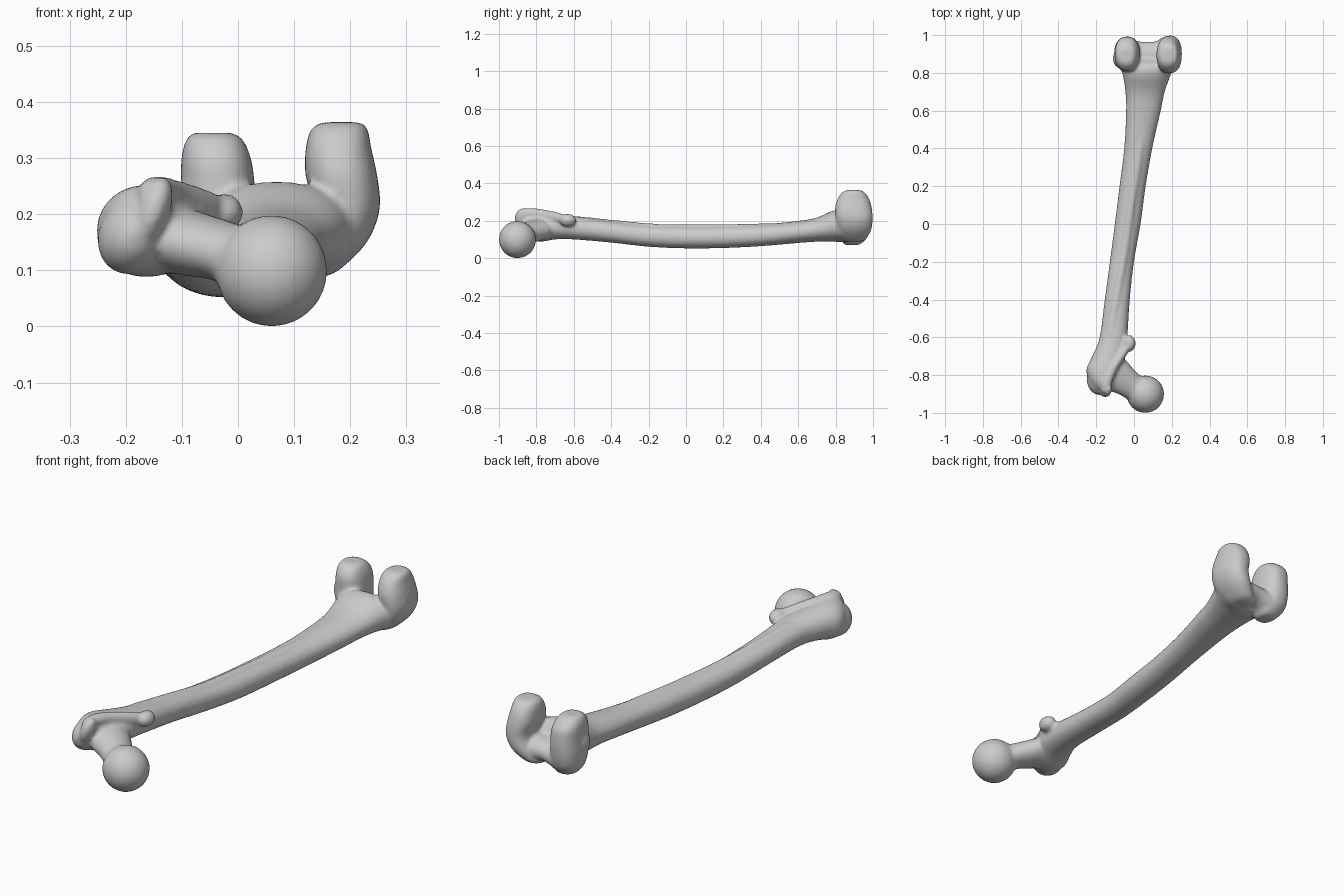
import bpy, bmesh, math
from mathutils import Vector, Matrix

bm = bmesh.new()
X, Y, Z = Vector((1, 0, 0)), Vector((0, 1, 0)), Vector((0, 0, 1))


def spline(rows, steps=4):
    # Catmull-Rom interpolation of ring rows
    out = []
    for i in range(len(rows) - 1):
        a, b, c, d = (rows[max(i - 1, 0)], rows[i], rows[i + 1], rows[min(i + 2, len(rows) - 1)])
        for s in range(steps):
            t = s / steps
            out.append([0.5 * (2 * q + (r - p) * t + (2 * p - 5 * q + 4 * r - w) * t * t
                               + (3 * q - p - 3 * r + w) * t ** 3) for p, q, r, w in zip(a, b, c, d)])
    return out + [list(rows[-1])]


def loft(rows, u, v, n=32, power=1.0):
    # rows: x, y, z, half size along u, half size along v
    rings = []
    for x, y, z, ru, rv in spline(rows):
        ring = []
        for k in range(n):
            a = 2 * math.pi * k / n
            c, s = math.cos(a), math.sin(a)
            c = math.copysign(abs(c) ** power, c)
            s = math.copysign(abs(s) ** power, s)
            ring.append(bm.verts.new(Vector((x, y, z)) + u * ru * c + v * rv * s))
        rings.append(ring)
    for r0, r1 in zip(rings, rings[1:]):
        for k in range(n):
            bm.faces.new((r0[k], r0[(k + 1) % n], r1[(k + 1) % n], r1[k]))
    bm.faces.new(rings[0][::-1])
    bm.faces.new(rings[-1])


def blob(center, radii, turn=0.0):
    m = Matrix.Translation(center) @ Matrix.Rotation(turn, 4, 'Y') @ Matrix.Diagonal((*radii, 1))
    bmesh.ops.create_uvsphere(bm, u_segments=40, v_segments=24, radius=1, matrix=m)


# shaft, given as y, x min, x max, z min, z max
shaft = [(-.87, -.21, -.12, .13, .235), (-.83, -.238, -.10, .095, .25), (-.77, -.252, -.07, .088, .25),
         (-.70, -.222, -.045, .10, .24), (-.60, -.182, -.035, .10, .225), (-.40, -.155, -.022, .083, .197),
         (-.20, -.128, 0, .061, .176), (0, -.102, .035, .052, .170), (.20, -.077, .062, .054, .172),
         (.40, -.052, .097, .064, .180), (.60, -.042, .142, .081, .199), (.70, -.046, .163, .088, .217),
         (.79, -.06, .195, .088, .255), (.84, -.075, .215, .085, .25), (.88, -.08, .21, .09, .20)]
loft([((a + b) / 2, y, (c + d) / 2, (b - a) / 2, (d - c) / 2) for y, a, b, c, d in shaft], X, Z, power=.95)

# rough ridge along the back of the shaft
loft([(-.125, -.58, .213, .015, .012), (-.095, -.40, .188, .02, .018), (-.05, -.15, .166, .02, .017),
      (-.015, .10, .164, .02, .017), (.025, .35, .170, .02, .014), (.045, .50, .178, .015, .008)], X, Z, 16)

# ball head and neck
blob((.06, -.901, .099), (.099, .099, .099))
d = Vector((.17, -.09, 0)).normalized()
loft([(-.15, -.77, .165, .075, .065), (-.09, -.80, .150, .09, .060), (-.04, -.835, .138, .078, .056),
      (0, -.865, .122, .072, .060), (.04, -.89, .108, .075, .07)], d.cross(Z), Z)

# greater trochanter, its tip, crest and lesser trochanter
blob((-.185, -.82, .165), (.062, .085, .075), .5)
blob((-.152, -.872, .205), (.030, .045, .065), .35)
loft([(-.15, -.89, .235, .026, .024), (-.145, -.84, .242, .030, .026), (-.115, -.77, .232, .028, .030),
      (-.07, -.70, .216, .028, .032), (-.03, -.635, .205, .025, .025)], X, Z, 20)
blob((-.025, -.632, .203), (.034, .045, .034))

# condyles
loft([(.185, .895, .364, .032, .032), (.181, .895, .353, .050, .058), (.179, .895, .32, .058, .083),
      (.184, .895, .27, .064, .098), (.193, .90, .21, .060, .098), (.170, .90, .15, .060, .090),
      (.130, .895, .10, .05, .065), (.12, .89, .088, .03, .04)], X, Y, power=.85)
loft([(-.045, .89, .345, .034, .032), (-.042, .893, .334, .05, .058), (-.039, .898, .30, .062, .086),
      (-.036, .90, .25, .066, .092), (-.037, .90, .18, .068, .09), (-.033, .90, .12, .064, .075),
      (-.022, .89, .08, .045, .05), (-.02, .885, .07, .025, .03)], X, Y, power=.85)

# side bumps above the joint
blob((.215, .872, .235), (.037, .05, .055))
blob((-.082, .875, .215), (.030, .045, .05))

# grooved bridge joining the condyles in front
loft([(-.05, .895, .13, .075, .055), (0, .895, .135, .075, .055), (.06, .89, .15, .074, .050),
      (.11, .89, .15, .076, .055), (.17, .895, .155, .075, .055)], Y, Z)

bmesh.ops.recalc_face_normals(bm, faces=bm.faces[:])
mesh = bpy.data.meshes.new("thigh_bone")
bm.to_mesh(mesh)
bm.free()
bone = bpy.data.objects.new("thigh_bone", mesh)
bpy.context.collection.objects.link(bone)

# fuse the parts into one soft surface
rem = bone.modifiers.new("fuse", 'REMESH')
rem.mode = 'VOXEL'
rem.voxel_size = .008
rem.use_smooth_shade = True
sm = bone.modifiers.new("soften", 'SMOOTH')
sm.factor = .5
sm.iterations = 7
